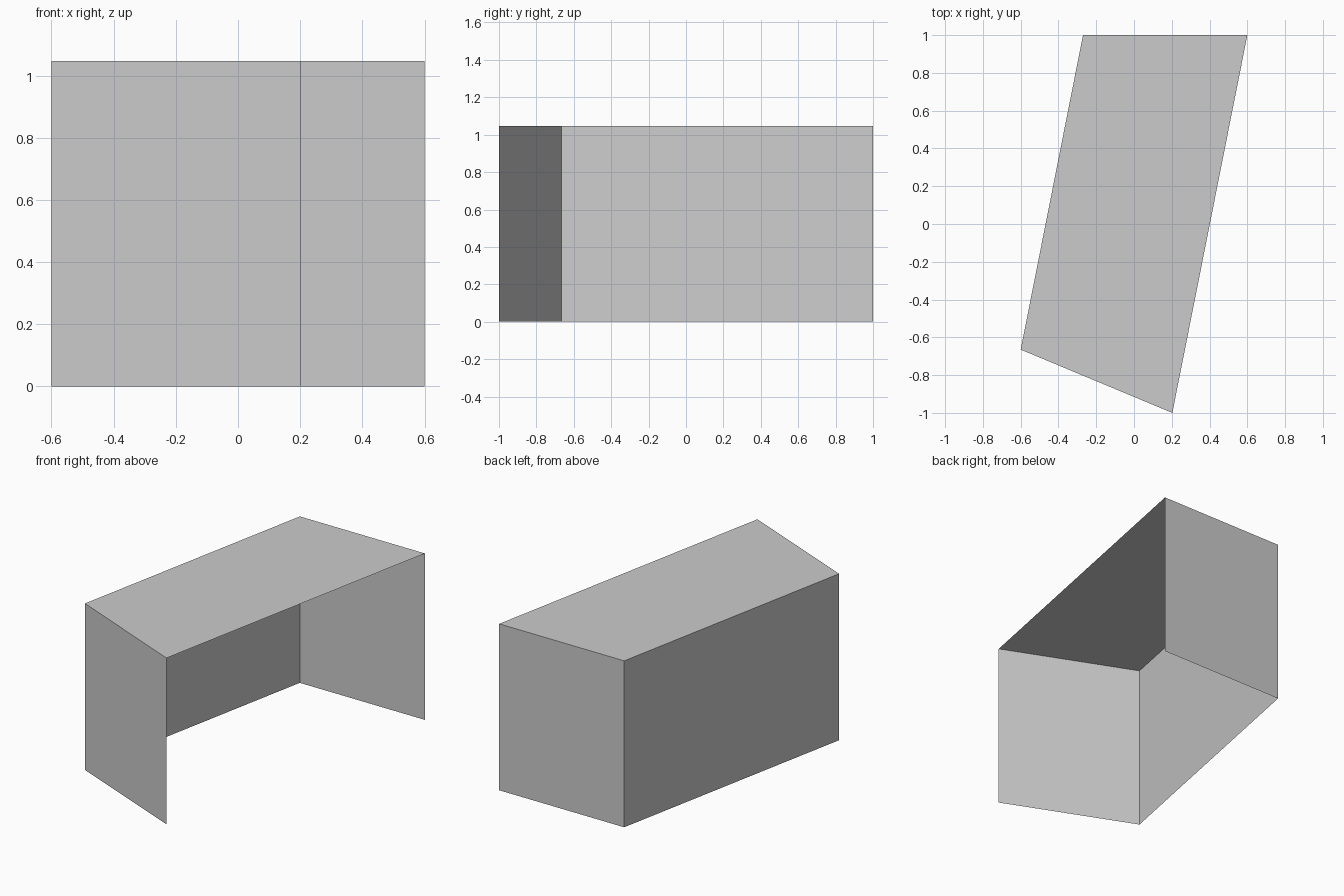
import bpy

old = bpy.data.objects.get("Cube")
if old:
    bpy.data.objects.remove(old, do_unlink=True)

HEIGHT = 1.047
# Plan outline, counterclockwise from the front corner
PLAN = [(0.203, -1.0), (0.60, 1.0), (-0.27, 1.0), (-0.60, -0.665)]
COLOUR = (0.6, 0.6, 0.6, 1)

grey = bpy.data.materials.new("mid_grey")
grey.use_nodes = True
grey.diffuse_color = COLOUR
grey.node_tree.nodes["Principled BSDF"].inputs["Base Color"].default_value = COLOUR


def add_part(name, verts, faces):
    mesh = bpy.data.meshes.new(name)
    mesh.from_pydata(verts, [], faces)
    mesh.materials.append(grey)
    obj = bpy.data.objects.new(name, mesh)
    bpy.context.collection.objects.link(obj)


# Flat sheet closing the top; the underside stays open
add_part("top_panel", [(x, y, HEIGHT) for x, y in PLAN], [range(len(PLAN))])

# Upright sheets on three sides, open along the long +x side
sides = zip(("back_wall", "right_wall", "front_wall"), PLAN[1:], PLAN[2:] + PLAN[:1])
for name, a, b in sides:
    add_part(name, [(*a, 0), (*b, 0), (*b, HEIGHT), (*a, HEIGHT)], [range(4)])
